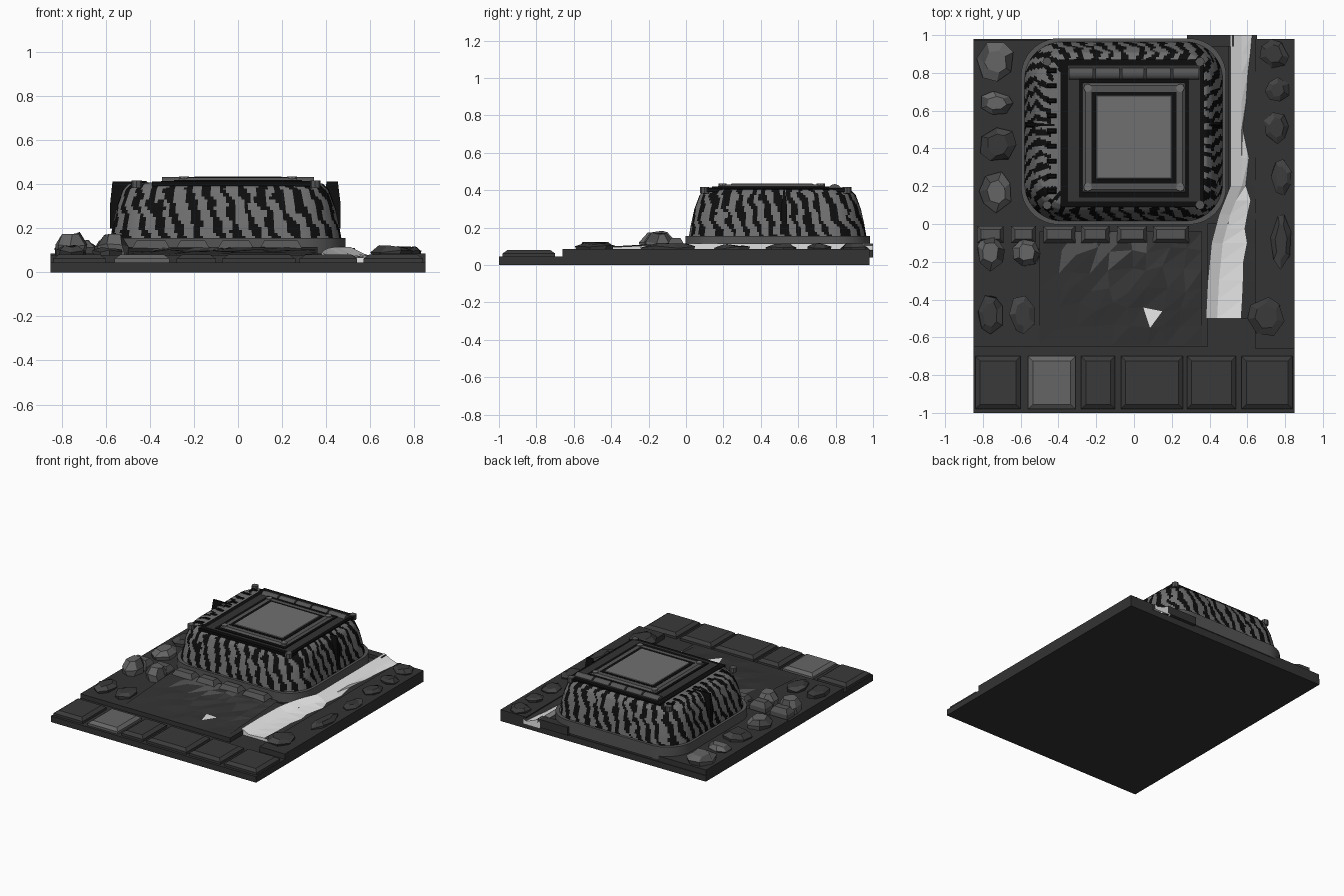
import bpy, bmesh, math, random
from mathutils import Vector, noise

random.seed(7)
if "Cube" in bpy.data.objects:
    bpy.data.objects.remove(bpy.data.objects["Cube"], do_unlink=True)


def material(name, v):
    m = bpy.data.materials.new(name)
    m.use_nodes = True
    m.diffuse_color = (v, v, v, 1)
    m.node_tree.nodes["Principled BSDF"].inputs["Base Color"].default_value = (v, v, v, 1)
    return m


BLACK = material("black", 0.004)
GROUND = material("dark ground", 0.033)
SLAB = material("charcoal stone", 0.042)
DARK_ROCK = material("dark rock", 0.06)
ROCK = material("grey rock", 0.13)
GREY = material("wall grey", 0.16)
TRIM = material("trim grey", 0.09)
WATER = material("pale water", 0.8)


def finish(name, bm, mats, smooth=None):
    bmesh.ops.recalc_face_normals(bm, faces=bm.faces)
    me = bpy.data.meshes.new(name)
    bm.to_mesh(me)
    bm.free()
    ob = bpy.data.objects.new(name, me)
    bpy.context.collection.objects.link(ob)
    for m in mats:
        me.materials.append(m)
    if smooth:
        bpy.ops.object.select_all(action="DESELECT")
        ob.select_set(True)
        bpy.context.view_layer.objects.active = ob
        bpy.ops.object.shade_smooth_by_angle(angle=math.radians(smooth))
    return ob


def loft(name, loops, mats, rule=None, smooth=None):
    """Bridge closed loops from bottom to top and cap both ends."""
    bm = bmesh.new()
    rows = [[bm.verts.new(p) for p in loop] for loop in loops]
    n = len(rows[0])
    for r, (a, b) in enumerate(zip(rows, rows[1:])):
        for i in range(n):
            j = (i + 1) % n
            f = bm.faces.new((a[i], a[j], b[j], b[i]))
            if rule:
                f.material_index = rule(i, r, f.calc_center_median())
    bm.faces.new(rows[0][::-1])
    bm.faces.new(rows[-1])
    return finish(name, bm, mats, smooth)


def block(name, x0, x1, y0, y1, z0, z1, mat, bevel=0.0):
    def rect(d, z):
        return [(x0 + d, y0 + d, z), (x1 - d, y0 + d, z), (x1 - d, y1 - d, z), (x0 + d, y1 - d, z)]
    loops = [rect(0, z0)]
    if bevel:
        loops.append(rect(0, z0 + (z1 - z0) * 0.55))
    loops.append(rect(bevel, z1))
    return loft(name, loops, [mat])


CX, CY, HX, HY = -0.055, 0.49, 0.525, 0.475
SIDE, CORNER = 44, 20


def rounded(d, z, grow=0.0):
    """Rounded rectangle around the building, inset by d."""
    r = max(0.2 - d * 0.6, 0.05)
    hx, hy = HX + grow - d - r, HY + grow - d - r
    pts = []
    corners = [(hx, -hy), (hx, hy), (-hx, hy), (-hx, -hy)]
    for k, (x, y) in enumerate(corners):
        px, py = corners[k - 1]
        a0 = (k - 1) * math.pi / 2
        ox, oy = math.cos(a0) * r, math.sin(a0) * r
        for i in range(SIDE):
            t = i / SIDE
            pts.append((CX + px + (x - px) * t + ox, CY + py + (y - py) * t + oy, z))
        for i in range(CORNER):
            a = a0 + i / CORNER * math.pi / 2
            pts.append((CX + x + r * math.cos(a), CY + y + r * math.sin(a), z))
    return pts


# Base slab and ground
block("base_slab", -0.85, 0.85, -1, 0.98, 0, 0.045, GROUND)
block("left_ground", -0.85, 0.39, -0.65, 0.97, 0.04, 0.078, GROUND)
block("rear_ground", -0.85, 0.5, 0.0, 0.975, 0.04, 0.085, GROUND)
block("right_bank", 0.64, 0.85, -0.66, 0.98, 0.04, 0.085, GROUND)
block("rear_edge", 0.28, 0.53, 0.94, 1.0, 0.05, 0.11, GROUND)

# Paving slabs along the front
for x0, x1, m in [(-0.84, -0.6, SLAB), (-0.56, -0.31, ROCK), (-0.28, -0.1, SLAB),
                  (-0.07, 0.26, SLAB), (0.28, 0.54, SLAB), (0.57, 0.84, SLAB)]:
    block("paving_slab", x0, x1, -0.98, -0.7, 0.04, 0.08, m, 0.025)

# Faceted mound in front of the building
bm = bmesh.new()
NX, NY = 9, 6
grid = []
for j in range(NY + 1):
    row = []
    for i in range(NX + 1):
        edge = i in (0, NX) or j in (0, NY)
        w = 0 if edge else 0.025
        t = j / NY
        row.append(bm.verts.new((-0.5 + 0.86 * i / NX + random.uniform(-w, w),
                                 -0.64 + 0.6 * t + random.uniform(-w, w),
                                 0.08 + 0.035 * t + random.uniform(-w, w) * 0.25)))
    grid.append(row)
for j in range(NY):
    for i in range(NX):
        a, b, c, d = grid[j][i], grid[j][i + 1], grid[j + 1][i + 1], grid[j + 1][i]
        for tri in ((a, b, c), (a, c, d)):
            f = bm.faces.new(tri)
            p = f.calc_center_median()
            if p.y > -0.2 and -0.4 < p.x < 0.05 and random.random() < 0.65:
                f.material_index = 1
            elif p.y > -0.4 and p.x > -0.2 and random.random() < 0.4:
                f.material_index = 2
            elif (p - Vector((0.11, -0.48, p.z))).length < 0.04:
                f.material_index = 3
finish("front_mound", bm, [GROUND, TRIM, SLAB, WATER])

# Stream with a jagged far bank: stations of y, left edge, right edge
bm = bmesh.new()
path = [(1.0, 0.51, 0.62), (0.8, 0.51, 0.62), (0.5, 0.51, 0.58), (0.2, 0.51, 0.62),
        (0.05, 0.45, 0.62), (-0.1, 0.41, 0.59), (-0.3, 0.39, 0.58), (-0.5, 0.38, 0.55)]
rows = []
for (ya, la, ra), (yb, lb, rb) in zip(path, path[1:] + path[-1:]):
    for t in ((0, 0.5) if ya != yb else (0,)):
        y, l, r = ya + (yb - ya) * t, la + (lb - la) * t, ra + (rb - ra) * t
        fall = max(0, -y) * 0.05
        r += random.uniform(-0.035, 0.02)
        z = 0.115 - fall
        rows.append([bm.verts.new(p) for p in
                     ((l, y, 0.04), (l, y, z), (l + 0.06, y, z - 0.03), (r, y, 0.068),
                      (0.65, y, 0.08 - fall), (0.65, y, 0.04))])
for a, b in zip(rows, rows[1:]):
    for k in range(5):
        if k == 2:
            for tri in ((a[2], a[3], b[2]), (a[3], b[3], b[2])):
                bm.faces.new(tri)
        else:
            f = bm.faces.new((a[k], a[k + 1], b[k + 1], b[k]))
            f.material_index = int(k > 2)
for end in (rows[0], rows[-1]):
    bm.faces.new(end)
finish("stream", bm, [WATER, GROUND])

# Row of kerb stones below the front wall
for x0, x1 in [(-0.83, -0.69), (-0.65, -0.52), (-0.48, -0.31), (-0.28, -0.13), (-0.09, 0.07), (0.1, 0.29)]:
    block("kerb_stone", x0, x1, -0.1, -0.01, 0.07, 0.145, TRIM, 0.02)


def rock(x, y, rx, ry, top, mats):
    n = 7
    turn = random.random()
    loops = []
    for z, s in ((0.07, 0.92), (0.07 + (top - 0.07) * 0.5, 1.0), (top - 0.008, 0.6)):
        loop = []
        for i in range(n):
            a = (i + turn + random.uniform(-0.2, 0.2)) * 2 * math.pi / n
            q = s * random.uniform(0.9, 1.05)
            loop.append((x + rx * q * math.cos(a), y + ry * q * math.sin(a), z + random.uniform(-0.008, 0.008)))
        loops.append(loop)
    loft("rock", loops, mats, lambda i, r, c: int(random.random() < 0.3))


# Boulders on both sides
for x, y, rx, ry, top in [(-0.73, 0.86, 0.1, 0.11, 0.15), (-0.73, 0.64, 0.09, 0.065, 0.13),
                          (-0.73, 0.17, 0.09, 0.11, 0.15), (-0.76, -0.15, 0.075, 0.1, 0.185),
                          (-0.57, -0.15, 0.08, 0.08, 0.175)]:
    rock(x, y, rx, ry, top, [ROCK, DARK_ROCK])
for x, y, rx, ry, top in [(-0.72, 0.42, 0.1, 0.1, 0.14), (-0.76, -0.48, 0.07, 0.11, 0.125),
                          (-0.59, -0.48, 0.07, 0.11, 0.12), (0.74, 0.9, 0.08, 0.08, 0.12),
                          (0.76, 0.71, 0.065, 0.065, 0.12), (0.755, 0.51, 0.07, 0.085, 0.12),
                          (0.78, 0.25, 0.055, 0.1, 0.115), (0.78, -0.09, 0.055, 0.16, 0.12),
                          (0.7, -0.49, 0.1, 0.11, 0.125)]:
    rock(x, y, rx, ry, top, [SLAB, DARK_ROCK])

# Plinth and striped wall
loft("plinth", [rounded(0, z, 0.018) for z in (0.06, 0.155)], [TRIM], smooth=30)
profile = [(0, 0.15), (0.012, 0.22), (0.03, 0.3), (0.058, 0.375), (0.085, 0.402), (0.12, 0.408), (0.17, 0.408)]
fine = []
for (da, za), (db, zb) in zip(profile, profile[1:]):
    fine += [(da + (db - da) * t / 5, za + (zb - za) * t / 5) for t in range(5)]
fine.append(profile[-1])
PERIMETER = 4 * (SIDE + CORNER)


def stripe(i, r, c):
    s = i / PERIMETER * 3.66
    d, z = fine[r]
    wobble = noise.noise(Vector((s * 9, z * 14 + d * 8, 0)))
    gap = noise.noise(Vector((s * 16, z * 9 + d * 12, 5)))
    wave = math.sin((s + 0.45 * z - d * 0.5) * 2 * math.pi / 0.0832 + wobble * 2.4)
    return int(wave + gap * 1.3 > 0.1 and d < 0.14)


loft("striped_wall", [rounded(d, z) for d, z in fine], [GREY, BLACK], stripe, 40)

# Side ribs and rim tabs
for x0, x1 in ((-0.58, -0.41), (0.39, 0.465)):
    block("side_rib", x0, x1, 0.51, 0.54, 0.2, 0.412, BLACK, 0.012 if x0 > 0 else 0.01)
for k in range(9):
    y = 0.16 + k * 0.08
    block("rim_tab", -0.46, -0.41, y, y + 0.025, 0.4, 0.414, BLACK, 0.006)

# Roof deck, frame and pale panel
block("roof_recess", -0.39, 0.37, 0.09, 0.87, 0.39, 0.412, BLACK)
block("roof_deck", -0.35, 0.35, 0.12, 0.84, 0.4, 0.415, GROUND)
block("frame_shadow", -0.29, 0.29, 0.14, 0.77, 0.4, 0.419, BLACK)
block("roof_frame", -0.275, 0.275, 0.165, 0.75, 0.4, 0.43, TRIM, 0.018)
block("panel_border", -0.225, 0.225, 0.215, 0.7, 0.42, 0.432, BLACK)
block("roof_panel", -0.205, 0.205, 0.235, 0.685, 0.42, 0.435, GREY, 0.008)


def cylinder(name, p, r, depth, mat, along_x=False, sides=12):
    bm = bmesh.new()
    bmesh.ops.create_cone(bm, cap_ends=True, segments=sides, radius1=r, radius2=r, depth=depth)
    ob = finish(name, bm, [mat], 35)
    ob.location = p
    if along_x:
        ob.rotation_euler.y = math.pi / 2


# Segmented roll behind the frame
edges = [-0.35, -0.21, -0.07, 0.06, 0.2, 0.35]
for a, b in zip(edges, edges[1:]):
    cylinder("roof_roll", ((a + b) / 2, 0.795, 0.398), 0.035, b - a - 0.012, TRIM, True)

# Bolts on the rim and on the frame
for x in (-0.46, 0.35):
    for y in (0.1, 0.86):
        cylinder("rim_bolt", (x, y, 0.4), 0.024, 0.036, TRIM, sides=8)
for x in (-0.245, 0.245):
    for y in (0.195, 0.72):
        cylinder("frame_bolt", (x, y, 0.425), 0.022, 0.02, GREY, sides=8)
